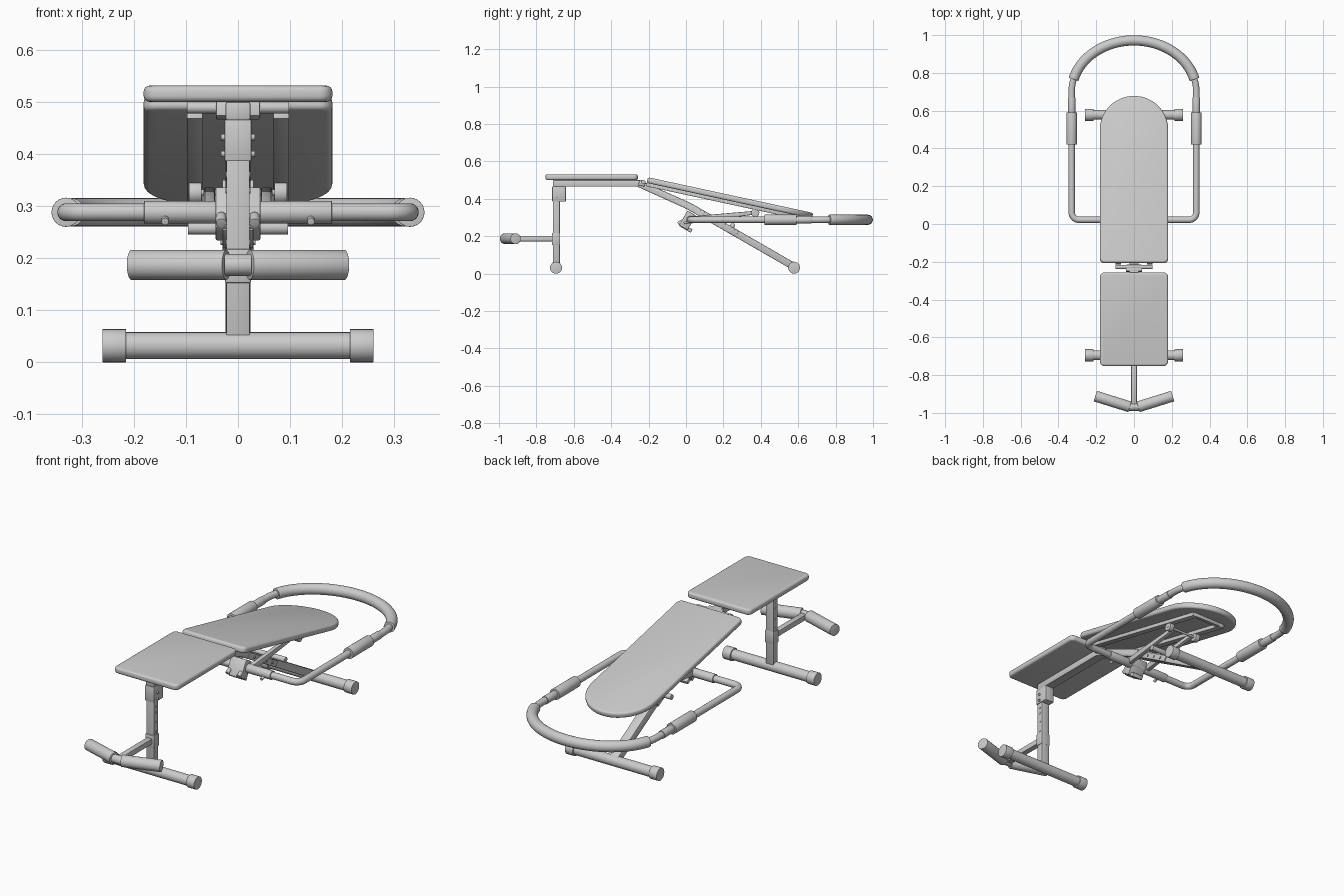
import bpy, bmesh
from math import sin, cos, pi, radians
from mathutils import Matrix, Vector

if "Cube" in bpy.data.objects:
    bpy.data.objects.remove(bpy.data.objects["Cube"])

SIDE = Matrix(((0, 0, 1, 0), (1, 0, 0, 0), (0, 1, 0, 0), (0, 0, 0, 1)))  # profile in y-z, depth in x


def finish(ob, bevel=0.0, segs=3):
    bpy.ops.object.select_all(action='DESELECT')
    bpy.context.view_layer.objects.active = ob
    ob.select_set(True)
    if bevel:
        m = ob.modifiers.new("round", 'BEVEL')
        m.width, m.segments, m.limit_method = bevel, segs, 'ANGLE'
        m.angle_limit = radians(40)
        bpy.ops.object.convert(target='MESH')
    bpy.ops.object.shade_smooth_by_angle(angle=radians(35))
    return ob


def prism(name, pts, depth, mat, bevel=0.004, segs=2):
    """Extrude a 2D outline along local z."""
    bm = bmesh.new()
    f = bm.faces.new([bm.verts.new((x, y, 0)) for x, y in pts])
    r = bmesh.ops.extrude_face_region(bm, geom=[f])
    bmesh.ops.translate(bm, vec=(0, 0, depth),
                        verts=[v for v in r['geom'] if isinstance(v, bmesh.types.BMVert)])
    bmesh.ops.recalc_face_normals(bm, faces=bm.faces)
    bm.transform(mat)
    me = bpy.data.meshes.new(name)
    bm.to_mesh(me)
    bm.free()
    ob = bpy.data.objects.new(name, me)
    bpy.context.collection.objects.link(ob)
    return finish(ob, bevel, segs)


def side_prism(name, pts, x0, x1, bevel=0.004):
    return prism(name, pts, x1 - x0, Matrix.Translation((x0, 0, 0)) @ SIDE, bevel)


def box(name, c, s, rot=0, bevel=0.003):
    y, z = s[1] / 2, s[2] / 2
    m = Matrix.Translation(c) @ Matrix.Rotation(radians(rot), 4, 'X') @ Matrix.Translation((-s[0] / 2, 0, 0)) @ SIDE
    return prism(name, [(-y, -z), (y, -z), (y, z), (-y, z)], s[0], m, bevel)


def tube(name, pts, r, bevel=0.0, hollow=0.0):
    """Round tube along a path, optionally with recessed ends."""
    cu = bpy.data.curves.new(name, 'CURVE')
    cu.dimensions = '3D'
    cu.bevel_depth, cu.bevel_resolution, cu.use_fill_caps = r, 10, True
    sp = cu.splines.new('POLY')
    sp.points.add(len(pts) - 1)
    for p, co in zip(sp.points, pts):
        p.co = (*co, 1)
    ob = bpy.data.objects.new(name, cu)
    bpy.context.collection.objects.link(ob)
    bpy.ops.object.select_all(action='DESELECT')
    bpy.context.view_layer.objects.active = ob
    ob.select_set(True)
    bpy.ops.object.convert(target='MESH')
    ob = bpy.context.view_layer.objects.active
    bm = bmesh.new()
    bm.from_mesh(ob.data)
    bmesh.ops.remove_doubles(bm, verts=bm.verts, dist=1e-5)
    bmesh.ops.recalc_face_normals(bm, faces=bm.faces)
    if hollow:
        caps = [f for f in bm.faces if len(f.verts) > 4]
        bmesh.ops.inset_individual(bm, faces=caps, thickness=r - hollow)
        for f in caps:
            e = bmesh.ops.extrude_discrete_faces(bm, faces=[f])['faces'][0]
            bmesh.ops.translate(bm, vec=e.normal * -0.02, verts=e.verts)
    bm.to_mesh(ob.data)
    bm.free()
    return finish(ob, bevel, 3)


def arc(cx, cy, rx, ry, a0, a1, n):
    return [(cx + rx * cos(radians(a0 + (a1 - a0) * i / n)),
             cy + ry * sin(radians(a0 + (a1 - a0) * i / n))) for i in range(n + 1)]


# Seat pad
W, R = 0.181, 0.025
seat = (arc(W - R, -0.752 + R, R, R, -90, 0, 5) + arc(W - R, -0.256 - R, R, R, 0, 90, 5)
        + arc(R - W, -0.256 - R, R, R, 90, 180, 5) + arc(R - W, -0.752 + R, R, R, 180, 270, 5))
prism("seat_pad", seat, 0.031, Matrix.Translation((0, 0, 0.5)), 0.011, 4)

# Backrest pad with round head end, frame rails and hinge
TILT = Matrix.Translation((0, -0.21, 0.485)) @ Matrix.Rotation(radians(-12.2), 4, 'X')
back = (arc(W - R, R, R, R, -90, 0, 5) + arc(0, 0.722, W, 0.182, 0, 180, 32)
        + arc(R - W, R, R, R, 180, 270, 5))
prism("backrest_pad", back, 0.031, TILT, 0.011, 4)


def tilted_box(name, x, v0, v1, w, h):
    m = TILT @ Matrix.Translation((x, 0, -h))
    prism(name, [(-w / 2, v0), (w / 2, v0), (w / 2, v1), (-w / 2, v1)], h + 0.002, m, 0.002)


for s in (-1, 1):
    tilted_box("backrest_rail", s * 0.083, 0.0, 0.80, 0.03, 0.018)
tilted_box("backrest_rail_end", 0, 0.775, 0.80, 0.19, 0.016)
tube("backrest_hinge", [(-0.098, -0.228, 0.489), (0.098, -0.228, 0.489)], 0.011, 0.002)
box("hinge_bracket", (0, -0.235, 0.484), (0.085, 0.035, 0.03), -12)

# Bent main beam running from the seat to the rear foot
side_prism("main_beam", [(-0.712, 0.5), (-0.25, 0.5), (0.025, 0.378), (0.585, 0.056), (0.57, 0.02),
                         (0.005, 0.345), (-0.26, 0.465), (-0.712, 0.465)], -0.024, 0.024)
for s in (-1, 1):
    # Adjusting plates with bolt holes beside the beam
    side_prism("beam_plate", [(0.06, 0.35), (0.28, 0.224), (0.265, 0.197), (0.045, 0.322)],
               s * 0.027 - 0.003, s * 0.027 + 0.003, 0.001)
    for i in range(4):
        y = 0.09 + i * 0.048
        z = 0.315 - i * 0.0275
        tube("plate_bolt", [(s * 0.024, y, z), (s * 0.034, y, z)], 0.007)

# Front post, clamp bracket and bolts
box("front_post", (0, -0.693, 0.265), (0.045, 0.036, 0.46))
box("post_bracket", (0, -0.679, 0.426), (0.052, 0.073, 0.08))
box("post_flange", (0, -0.695, 0.185), (0.05, 0.042, 0.065))
for z in (0.40, 0.432):
    tube("bracket_bolt", [(-0.033, -0.69, z), (0.033, -0.69, z)], 0.006, 0.001)
for z in (0.23, 0.28, 0.33, 0.36):
    tube("post_hole_stud", [(-0.024, -0.693, z), (0.024, -0.693, z)], 0.006)

# Stabiliser feet with end caps
for name, y in (("front", -0.695), ("rear", 0.578)):
    tube(name + "_foot_bar", [(-0.25, y, 0.032), (0.25, y, 0.032)], 0.026)
    for s in (-1, 1):
        tube(name + "_foot_cap", [(s * 0.215, y, 0.032), (s * 0.26, y, 0.032)], 0.032, 0.006)

# Leg holder: arm and angled foam rollers
box("leg_arm", (0, -0.825, 0.187), (0.03, 0.29, 0.028))
tube("leg_arm_joint", [(-0.026, -0.968, 0.187), (0.026, -0.968, 0.187)], 0.021, 0.003)
for s in (-1, 1):
    tube("leg_roller", [(s * 0.022, -0.968, 0.187), (s * 0.205, -0.911, 0.187)], 0.029, 0.005, 0.013)

# Handle loop: thin tube, foam arch, side grips, crossbar sleeves
Z = 0.288
half = ([(0, 0.022)] + arc(0.29, 0.062, 0.04, 0.04, -90, 0, 8) + arc(0, 0.70, 0.33, 0.272, 0, 90, 18))
path = half + [(-x, y) for x, y in reversed(half[:-1])]
tube("handle_loop", [(x, y, Z) for x, y in path], 0.017)
tube("handle_foam", [(x, y, Z) for x, y in arc(0, 0.70, 0.33, 0.272, 14, 166, 40)], 0.027, 0.003)
for s in (-1, 1):
    tube("side_grip", [(s * 0.33, 0.42, Z), (s * 0.33, 0.59, Z)], 0.028, 0.003)
    tube("collar", [(s * 0.33, 0.59, Z), (s * 0.33, 0.67, Z)], 0.02, 0.002)
    tube("crossbar_sleeve", [(s * 0.04, 0.022, Z), (s * 0.18, 0.022, Z)], 0.022, 0.002)
    tube("sleeve_screw", [(s * 0.14, 0.01, 0.276), (s * 0.14, -0.012, 0.27)], 0.007, 0.001)
    # Support arms with wheels that roll on the backrest rails
    side_prism("support_arm", [(0.01, 0.272), (0.01, 0.305), (0.37, 0.336), (0.37, 0.316)],
               s * 0.055 - 0.011, s * 0.055 + 0.011)
    tube("support_wheel", [(s * 0.07, 0.37, 0.326), (s * 0.094, 0.37, 0.326)], 0.022, 0.006)
    tube("clamp_bolt", [(s * 0.032, -0.02, 0.28), (s * 0.032, -0.042, 0.267)], 0.01, 0.002)
tube("wheel_axle", [(-0.095, 0.37, 0.326), (0.095, 0.37, 0.326)], 0.006)
tube("stop_bar", [(-0.096, 0.25, 0.258), (0.096, 0.25, 0.258)], 0.013, 0.002)

# Clamp block joining the loop to the beam
box("clamp_block", (0, 0.008, 0.285), (0.086, 0.052, 0.09), -30)
box("clamp_lower_plate", (0, 0.0, 0.245), (0.06, 0.07, 0.02), -30)
